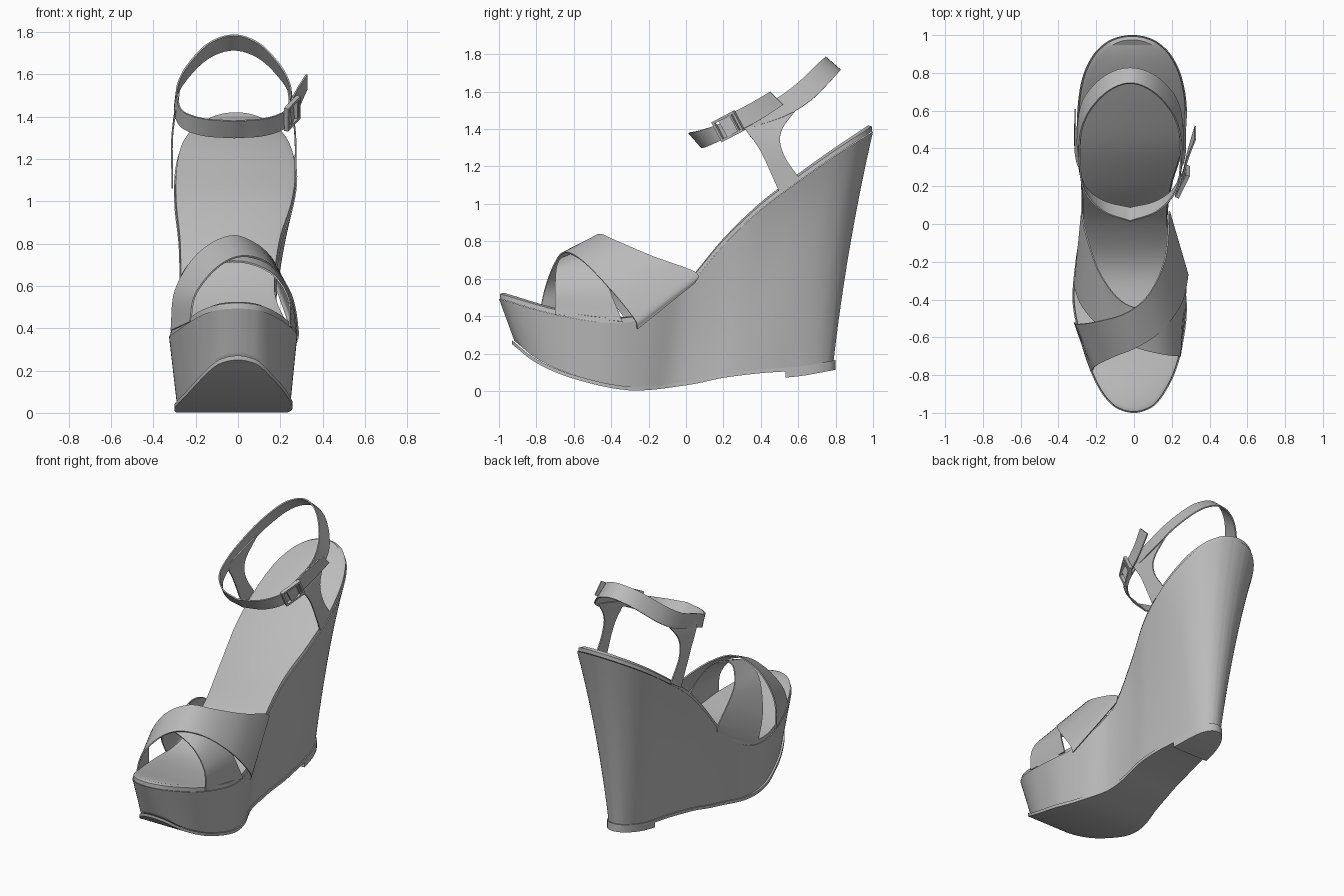
import bpy
import bmesh
from math import exp
from mathutils import Vector, Matrix

cube = bpy.data.objects.get("Cube")
if cube:
    bpy.data.objects.remove(cube, do_unlink=True)

grey = bpy.data.materials.new("plain grey")
grey.use_nodes = True
grey.diffuse_color = (0.5, 0.5, 0.5, 1)
grey.node_tree.nodes["Principled BSDF"].inputs["Base Color"].default_value = (0.5, 0.5, 0.5, 1)


def add_object(name, bm, thickness=0):
    bmesh.ops.recalc_face_normals(bm, faces=bm.faces)
    mesh = bpy.data.meshes.new(name)
    bm.to_mesh(mesh)
    bm.free()
    mesh.materials.append(grey)
    obj = bpy.data.objects.new(name, mesh)
    bpy.context.collection.objects.link(obj)
    bpy.ops.object.select_all(action='DESELECT')
    obj.select_set(True)
    bpy.context.view_layer.objects.active = obj
    if thickness:
        solid = obj.modifiers.new("thickness", 'SOLIDIFY')
        solid.thickness = thickness
        solid.offset = 0
        bpy.ops.object.modifier_apply(modifier=solid.name)
    bpy.ops.object.shade_smooth_by_angle(angle=0.7)


def smooth(points, steps=6):
    """Catmull-Rom curve through the points."""
    pts = [Vector(p) for p in points]
    pts = [2 * pts[0] - pts[1]] + pts + [2 * pts[-1] - pts[-2]]
    curve = []
    for a, b, c, d in zip(pts, pts[1:], pts[2:], pts[3:]):
        for k in range(steps):
            t = k / steps
            curve.append(b + (c - a) * t / 2 + (2 * a - 5 * b + 4 * c - d) * t * t / 2
                         + (3 * b - a - 3 * c + d) * t ** 3 / 2)
    return curve + [pts[-2]]


def height(curve, y):
    """Height of a (y, z) profile at y."""
    for a, b in zip(curve, curve[1:]):
        if y <= b.x:
            return a.y + (b.y - a.y) * (y - a.x) / (b.x - a.x)
    return curve[-1].y


def loft(name, layers):
    """Closed solid from stacked layers, each a list of (left, right) ribs."""
    bm = bmesh.new()
    grids = [[[bm.verts.new(p) for p in rib] for rib in layer] for layer in layers]
    for low, high in zip(grids, grids[1:]):
        for i in range(len(low) - 1):
            for s in (0, 1):
                bm.faces.new((low[i][s], low[i + 1][s], high[i + 1][s], high[i][s]))
        for i in (0, -1):
            bm.faces.new((low[i][0], low[i][1], high[i][1], high[i][0]))
    for cap in (grids[0], grids[-1]):
        for a, b in zip(cap, cap[1:]):
            bm.faces.new((a[0], a[1], b[1], b[0]))
    add_object(name, bm)


def strap(name, edge_a, edge_b):
    """Thin ribbon between two smooth edges."""
    bm = bmesh.new()
    rows = [[bm.verts.new(a.lerp(b, t)) for t in (0, 0.5, 1)]
            for a, b in zip(smooth(edge_a), smooth(edge_b))]
    for r, q in zip(rows, rows[1:]):
        for j in (0, 1):
            bm.faces.new((r[j], r[j + 1], q[j + 1], q[j]))
    bmesh.ops.remove_doubles(bm, verts=bm.verts, dist=0.0005)
    add_object(name, bm, 0.008)


def mirrored(points):
    return [(-0.04 - x, y, z) for x, y, z in points]


# Footbed outline: y, left edge, right edge
outline = smooth([(-1, 0.015, -0.015), (-0.99, 0.055, -0.06), (-0.96, 0.11, -0.115),
                  (-0.89, 0.165, -0.175), (-0.78, 0.22, -0.23),
                  (-0.63, 0.26, -0.28), (-0.42, 0.28, -0.325), (-0.2, 0.24, -0.31),
                  (0, 0.18, -0.28), (0.2, 0.2, -0.28), (0.4, 0.26, -0.3),
                  (0.6, 0.28, -0.3), (0.77, 0.255, -0.275), (0.89, 0.2, -0.22),
                  (0.96, 0.13, -0.15), (0.99, 0.065, -0.085), (1, 0.01, -0.03)])
rim = smooth([(-1, 0.505), (-0.7, 0.42), (-0.4, 0.375), (-0.2, 0.41), (0, 0.56), (0.2, 0.79),
              (0.4, 0.98), (0.6, 1.13), (0.8, 1.27), (1, 1.4)])
tread = smooth([(-0.93, 0.25), (-0.8, 0.15), (-0.6, 0.065), (-0.3, 0.003), (0, 0.03),
                (0.2, 0.07), (0.4, 0.095), (0.6, 0.11), (0.8, 0.145)])


def top_ribs(width=1.0, length=1.0, lift=0.0):
    ribs = []
    for y, left, right in outline:
        mid = (left + right) / 2
        ribs.append([Vector((mid + (x - mid) * width, y * length, height(rim, y) + lift))
                     for x in (left, right)])
    return ribs


def bottom_ribs(grow=1.0, lift=0.0, start=-2.0):
    ribs = []
    for y, left, right in outline:
        taper = min(1, max(0, (y + 0.3) / 1.1))
        width = (0.92 - 0.46 * taper * taper * (3 - 2 * taper)) * grow
        yb = -0.065 + 0.865 * y
        if yb >= start:
            ribs.append([Vector((x * width, yb * (2 + grow) / 3, height(tread, yb) + lift))
                         for x in (left, right)])
    return ribs


# Wedge body, hollowed in front of the heel
layers = []
for k in range(13):
    t = k / 12
    layer = []
    for a, b in zip(bottom_ribs(0.96, 0.018), top_ribs(lift=-0.012)):
        rib = [p.lerp(q, t) for p, q in zip(a, b)]
        curve = t * (1 - t)
        waist = 1 - curve * (0.42 * exp(-((b[0].y - 0.45) / 0.3) ** 2) + 0.15 * max(0, b[0].y))
        back = 0.07 * curve * max(0, b[0].y)
        layer.append([Vector((p.x * waist, p.y - back, p.z)) for p in rib])
    layers.append(layer)
loft("wedge_body", layers)

# Padded footbed, outsole and heel tip
loft("insole", [top_ribs(0.98, 0.995, -0.012), top_ribs(0.97, 0.993, 0.014),
                top_ribs(0.86, 0.975, 0.02)])
loft("outsole", [bottom_ribs(), bottom_ribs(1, 0.02)])
loft("heel_tip", [bottom_ribs(1, -0.032, 0.53), bottom_ribs(1, 0.002, 0.53)])

# Crossed toe straps, with their ends tucked into the footbed
strap("upper_toe_strap",
      [(-0.315, -0.52, 0.39), (-0.295, -0.53, 0.58), (-0.19, -0.515, 0.75), (-0.04, -0.47, 0.835),
       (0.08, -0.37, 0.8), (0.165, -0.18, 0.72), (0.185, 0.05, 0.635), (0.185, 0.05, 0.58)],
      [(-0.225, -0.78, 0.43), (-0.2, -0.75, 0.56), (-0.1, -0.7, 0.685), (0.02, -0.65, 0.74),
       (0.15, -0.56, 0.7), (0.25, -0.42, 0.56), (0.283, -0.28, 0.39), (0.275, -0.26, 0.33)])
strap("lower_toe_strap",
      [(0.275, -0.34, 0.37), (0.235, -0.42, 0.58), (0.11, -0.45, 0.75), (-0.05, -0.42, 0.8),
       (-0.17, -0.28, 0.745), (-0.24, -0.1, 0.69), (-0.275, 0.05, 0.62), (-0.27, 0.05, 0.57)],
      [(0.245, -0.7, 0.41), (0.235, -0.7, 0.55), (0.15, -0.69, 0.665), (0, -0.65, 0.715),
       (-0.15, -0.57, 0.68), (-0.27, -0.44, 0.53), (-0.313, -0.33, 0.39), (-0.3, -0.31, 0.33)])

# Ankle strap loop: one half, then its mirror image back to the front
upper = [(-0.02, 0.015, 1.38), (0.12, 0.065, 1.39), (0.22, 0.17, 1.425), (0.245, 0.3, 1.485),
         (0.245, 0.46, 1.55), (0.2, 0.59, 1.64), (0.1, 0.7, 1.745), (-0.02, 0.745, 1.785)]
lower = [(-0.02, 0.085, 1.3), (0.12, 0.12, 1.31), (0.22, 0.2, 1.345), (0.255, 0.34, 1.405),
         (0.255, 0.53, 1.47), (0.22, 0.67, 1.555), (0.11, 0.785, 1.67), (-0.02, 0.825, 1.715)]
strap("ankle_strap", upper + mirrored(upper)[-2::-1], lower + mirrored(lower)[-2::-1])

# Side posts joining the ankle strap to the footbed
front = [(0.27, 0.5, 1.06), (0.272, 0.4, 1.28), (0.262, 0.33, 1.38), (0.25, 0.3, 1.43)]
back = [(0.27, 0.61, 1.13), (0.272, 0.52, 1.27), (0.262, 0.51, 1.39), (0.237, 0.61, 1.53)]
strap("left_post", front, back)
strap("right_post", mirrored(front), mirrored(back))

# Loose strap end
strap("strap_tail", [(0.24, 0.17, 1.45), (0.28, 0.33, 1.53), (0.325, 0.45, 1.6)],
      [(0.25, 0.22, 1.36), (0.285, 0.38, 1.44), (0.325, 0.52, 1.53)])

# Buckle frame with its crossbar
along = Vector((0.4, 0.8, 0.42)).normalized()
across = Vector((0, -0.46, 0.88))
out = along.cross(across).normalized()
across = out.cross(along)
place = Matrix((along, across, out)).transposed().to_4x4()
place.translation = (0.256, 0.225, 1.415)
bm = bmesh.new()
for x, y, sx, sy in ((-0.065, 0, 0.014, 0.12), (0.065, 0, 0.014, 0.12), (0.045, 0, 0.01, 0.1),
                     (0, 0.053, 0.13, 0.014), (0, -0.053, 0.13, 0.014)):
    bmesh.ops.create_cube(bm, size=1, matrix=place @ Matrix.Translation((x, y, 0))
                          @ Matrix.Diagonal((sx, sy, 0.022, 1)))
add_object("buckle", bm)
